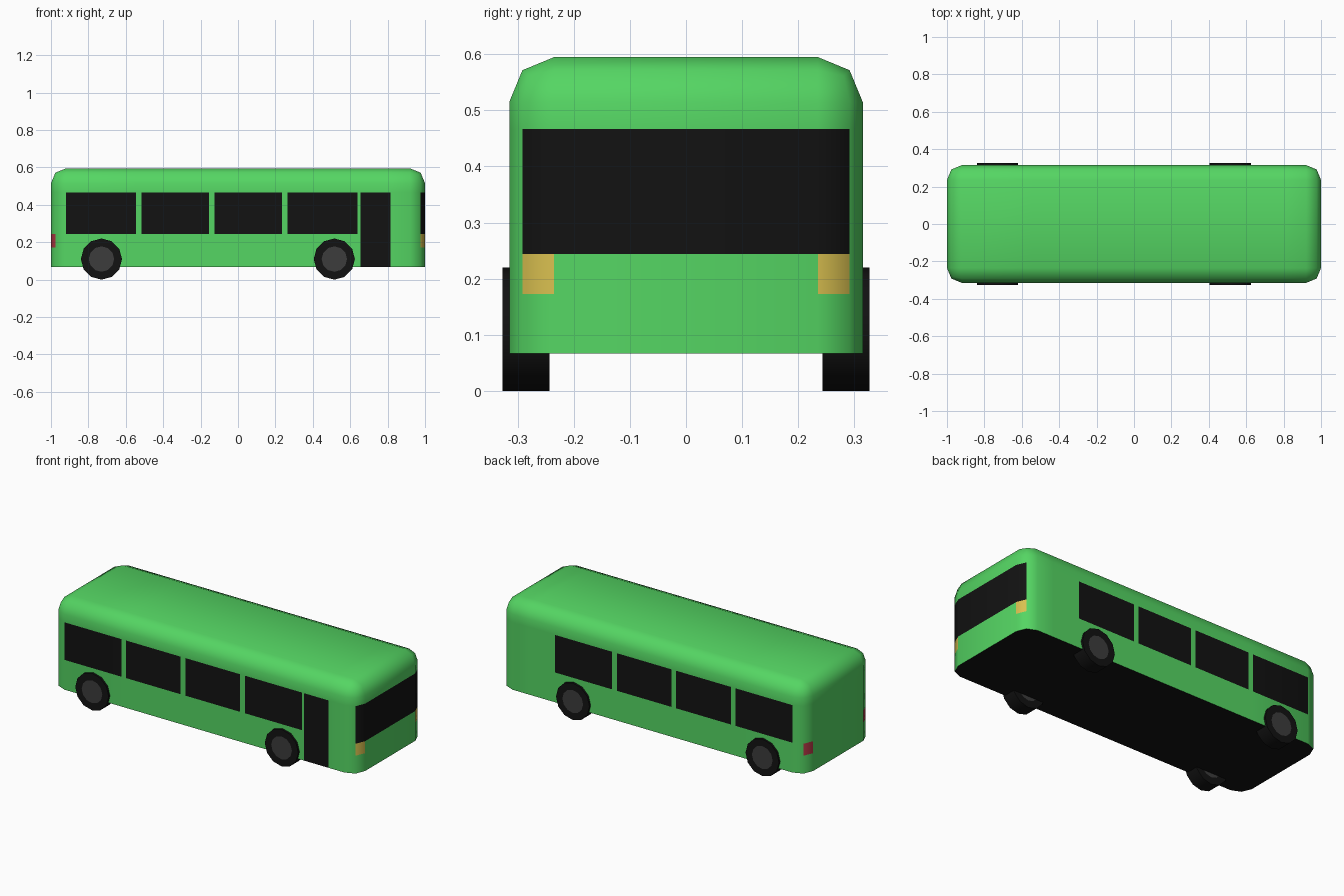
import bpy, bmesh
from math import pi, radians
from mathutils import Matrix

if "Cube" in bpy.data.objects:
    bpy.data.objects.remove(bpy.data.objects["Cube"])


def material(name, r, g, b):
    m = bpy.data.materials.new(name)
    m.diffuse_color = (r, g, b, 1)
    m.use_nodes = True
    m.node_tree.nodes["Principled BSDF"].inputs["Base Color"].default_value = m.diffuse_color
    return m


GREEN = material("green_paint", 0.09, 0.67, 0.125)
BLACK = material("black", 0.006, 0.006, 0.006)
YELLOW = material("yellow_light", 0.7, 0.53, 0.08)
RED = material("red_light", 0.45, 0.04, 0.06)
GREY = material("hub_grey", 0.045, 0.045, 0.045)


def finish(bm, name, mats, angle):
    me = bpy.data.meshes.new(name)
    bm.to_mesh(me)
    bm.free()
    for m in mats:
        me.materials.append(m)
    ob = bpy.data.objects.new(name, me)
    bpy.context.collection.objects.link(ob)
    bpy.ops.object.select_all(action='DESELECT')
    ob.select_set(True)
    bpy.context.view_layer.objects.active = ob
    bpy.ops.object.shade_smooth_by_angle(angle=radians(angle))
    return ob


# Body shell: box with every edge rounded except around the floor
FLOOR, ROOF = 0.067, 0.595
LAMP, SILL, HEAD = 0.173, 0.244, 0.467
WINDOWS = [(-0.92, -0.545), (-0.515, -0.156), (-0.125, 0.234), (0.265, 0.64)]
DOOR = (0.655, 0.815)

bm = bmesh.new()
bmesh.ops.create_cube(bm, size=1, matrix=Matrix.Translation((0, 0, (FLOOR + ROOF) / 2))
                      @ Matrix.Diagonal((2, 0.63, ROOF - FLOOR, 1)))
edges = [e for e in bm.edges if max(v.co.z for v in e.verts) > 0.3]
bmesh.ops.bevel(bm, geom=edges, offset=0.08, segments=2, profile=0.5, affect='EDGES')


def cut(co, no):
    bmesh.ops.bisect_plane(bm, geom=bm.verts[:] + bm.edges[:] + bm.faces[:],
                           dist=1e-4, plane_co=co, plane_no=no)


# Panel lines for lamps, windows and door
for z in (LAMP, SILL, HEAD):
    cut((0, 0, z), (0, 0, 1))
for pair in WINDOWS + [DOOR]:
    for x in pair:
        if x > -0.9:
            cut((x, 0, 0), (1, 0, 0))

# Paint panels by position
bm.normal_update()
for f in bm.faces:
    c, n = f.calc_center_median(), f.normal
    glass_row = SILL < c.z < HEAD
    lamp_row = LAMP < c.z < SILL
    if n.z < -0.9:
        f.material_index = 1
    elif abs(n.y) > 0.99:
        if glass_row and any(a < c.x < b for a, b in WINDOWS):
            f.material_index = 1
        if n.y < 0 and c.z < HEAD and DOOR[0] < c.x < DOOR[1]:
            f.material_index = 1
    elif n.x > 0.8 and glass_row:
        f.material_index = 1
    elif 0.8 < abs(n.x) < 0.99 and lamp_row:
        f.material_index = 2 if n.x > 0 else 3
finish(bm, "bus_body", [GREEN, BLACK, YELLOW, RED], 50)

# Wheels: twelve-sided tyres with an inset grey hub
for xn, x in (("front", 0.515), ("rear", -0.73)):
    for yn, y in (("right", -0.285), ("left", 0.285)):
        bm = bmesh.new()
        bmesh.ops.create_cone(bm, cap_ends=True, segments=12, radius1=0.11, radius2=0.11, depth=0.084,
                              matrix=Matrix.Translation((x, y, 0.11)) @ Matrix.Rotation(pi / 2, 4, 'X'))
        caps = [f for f in bm.faces if len(f.verts) == 12]
        bmesh.ops.inset_individual(bm, faces=caps, thickness=0.042)
        for f in caps:
            f.material_index = 1
        finish(bm, f"{xn}_{yn}_wheel", [BLACK, GREY], 40)
